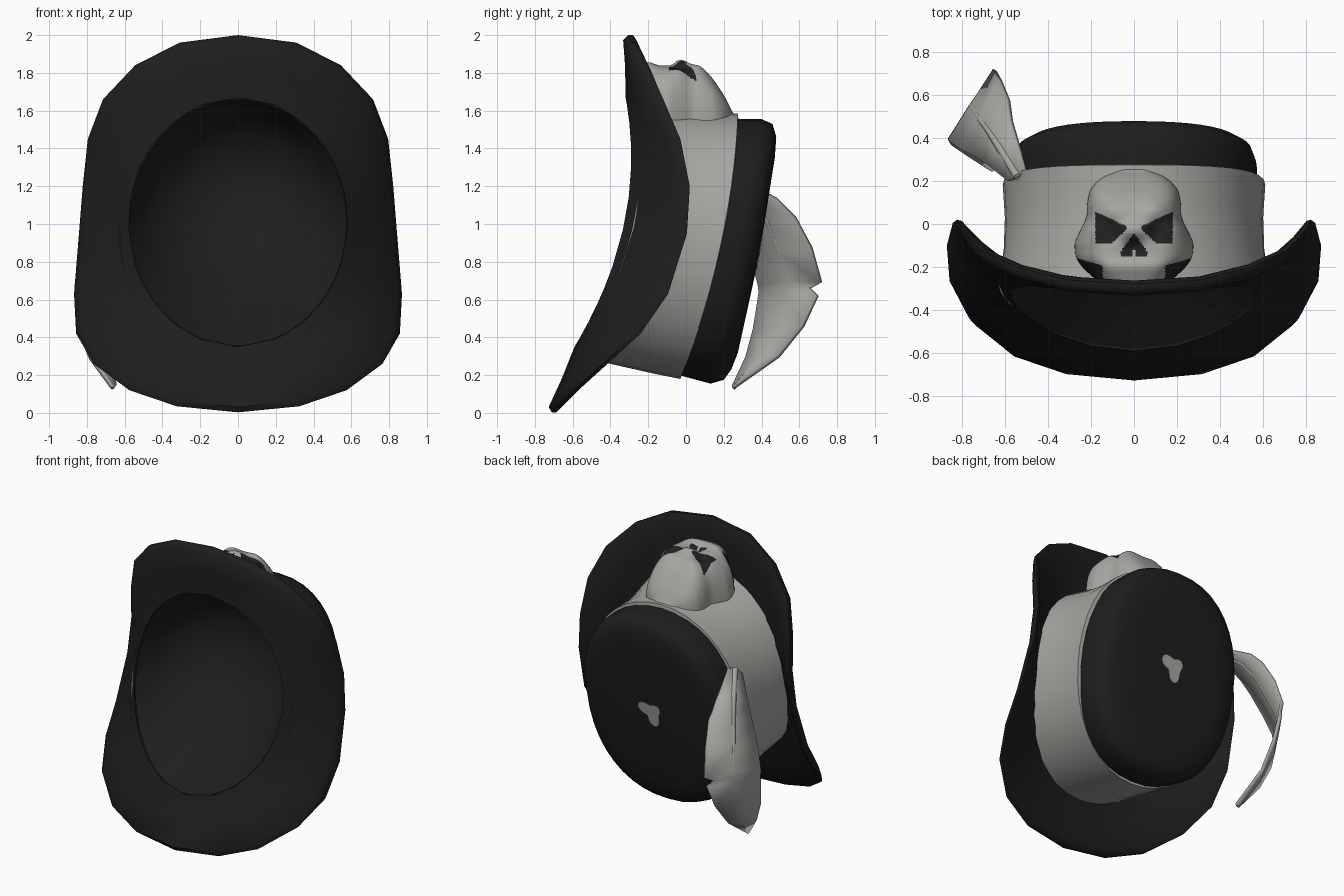
import bpy, bmesh, math
from mathutils import Vector

if "Cube" in bpy.data.objects:
    bpy.data.objects.remove(bpy.data.objects["Cube"])


def material(name, rgb):
    m = bpy.data.materials.new(name)
    m.diffuse_color = (*rgb, 1)
    m.use_nodes = True
    m.node_tree.nodes["Principled BSDF"].inputs["Base Color"].default_value = m.diffuse_color
    return m


BLACK = material("black_felt", (0.013, 0.013, 0.013))
GREY = material("pale_grey", (0.38, 0.38, 0.36))
DARK = material("socket_dark", (0.016, 0.016, 0.016))


def build(name, verts, faces, mats, angle=40, rule=None):
    me = bpy.data.meshes.new(name)
    me.from_pydata([tuple(v) for v in verts], [], faces)
    for m in mats:
        me.materials.append(m)
    bm = bmesh.new()
    bm.from_mesh(me)
    bmesh.ops.recalc_face_normals(bm, faces=bm.faces)
    if rule:
        for f in bm.faces:
            f.material_index = rule(f.calc_center_median())
    bm.to_mesh(me)
    bm.free()
    me.shade_smooth()
    me.set_sharp_from_angle(angle=math.radians(angle))
    ob = bpy.data.objects.new(name, me)
    bpy.context.collection.objects.link(ob)
    return ob


def loft(name, rings, mats, closed=False, caps=False, angle=40):
    n, k = len(rings[0]), len(rings)
    faces = []
    for r in range(k if closed else k - 1):
        a, b = r * n, (r + 1) % k * n
        faces += [(a + i, a + (i + 1) % n, b + (i + 1) % n, b + i) for i in range(n)]
    if caps:
        faces += [tuple(range(n)), tuple(range((k - 1) * n, k * n))]
    return build(name, [v for r in rings for v in r], faces, mats, angle)


def oval(top, bot, rx, bulge, angles, square=1.0):
    """Tilted oval ring through two (y, z) points; the sides bulge along y."""
    pts = []
    for a in angles:
        c, s = (math.copysign(abs(v) ** square, v) for v in (math.cos(a), math.sin(a)))
        t = (s + 1) / 2
        pts.append(Vector((rx * c, bot[0] + (top[0] - bot[0]) * t + bulge * math.cos(a) ** 2,
                           bot[1] + (top[1] - bot[1]) * t)))
    return pts


ROUND = [2 * math.pi * i / 40 for i in range(40)]
OPENING = ((-0.32, 1.67), (-0.59, 0.35), 0.58, 0.13)

# Brim: curled slab between the head opening and the outer edge
half = [(0, -0.285, 2.0), (0.31, -0.265, 1.96), (0.545, -0.205, 1.84), (0.715, -0.125, 1.66),
        (0.795, -0.035, 1.45), (0.822, 0.015, 1.2), (0.842, 0.0, 0.95), (0.868, -0.1, 0.63),
        (0.857, -0.245, 0.42), (0.765, -0.42, 0.26), (0.575, -0.575, 0.12), (0.325, -0.66, 0.035),
        (0, -0.69, 0.003)]
outer = [Vector(p) for p in half] + [Vector((-x, y, z)) for x, y, z in half[-2:0:-1]]
inner = oval(*OPENING, [math.atan2((p.z - 1.01) / 0.66, p.x / 0.58) for p in outer])


def brim_ring(t, dy):
    return [i.lerp(o, t) + Vector((0, dy, 0)) for i, o in zip(inner, outer)]


loft("brim", [brim_ring(0, 0), brim_ring(0.5, -0.02), brim_ring(0.92, -0.045),
              brim_ring(1, -0.02), brim_ring(1, 0.005), brim_ring(0.92, 0.025),
              brim_ring(0.5, 0.03), brim_ring(0, 0.06)], [BLACK], closed=True, angle=50)

# Crown: outer shell and bowl-shaped lining as one closed loft
shell = [((0.41, 0.97), (0.365, 0.73), 0.12, 0), ((0.47, 1.35), (0.275, 0.32), 0.40, 0.005),
         ((0.478, 1.46), (0.24, 0.23), 0.49, 0.01), ((0.458, 1.53), (0.20, 0.175), 0.545, 0.01),
         ((0.40, 1.555), (0.13, 0.155), 0.57, 0.01), ((0.25, 1.555), (0.0, 0.19), 0.575, 0.03)]
lining = [((0.0, 1.57), (-0.3, 0.26), 0.585, 0.06), ((-0.30, 1.67), (-0.57, 0.33), 0.59, 0.13),
          ((-0.31, 1.66), (-0.58, 0.355), 0.575, 0.13), ((-0.12, 1.60), (-0.45, 0.44), 0.52, 0.08),
          ((0.06, 1.49), (-0.28, 0.57), 0.43, 0.04), ((0.14, 1.3), (-0.06, 0.75), 0.28, 0.0),
          ((0.13, 1.1), (0.05, 0.9), 0.1, 0)]
loft("crown", [oval(*c, ROUND, 0.87) for c in shell] + [oval(*c, ROUND) for c in lining],
     [BLACK], caps=True, angle=60)

# Hat band wrapped around the crown
band = [((-0.27, 1.66), (-0.58, 0.30), 0.63, 0.14), ((-0.05, 1.61), (-0.38, 0.255), 0.605, 0.10),
        ((0.10, 1.59), (-0.18, 0.21), 0.60, 0.07), ((0.275, 1.585), (-0.03, 0.18), 0.61, 0.06),
        ((0.277, 1.56), (-0.025, 0.2), 0.585, 0.06), ((0.15, 1.55), (-0.1, 0.22), 0.57, 0.06)]
loft("hat_band", [oval(*b, ROUND, 0.96) for b in band], [GREY], angle=45)

# Small worn patch on the crown top
patch = []
for lift in (-0.004, 0.004):
    ring = []
    for i in range(24):
        a = 2 * math.pi * i / 24
        r = 0.075 + 0.022 * math.sin(3 * a + 0.5) + 0.012 * math.sin(2 * a)
        ring.append(Vector((r * math.cos(a), 0.39 + lift + 0.19 * r * math.sin(a),
                            0.86 + r * math.sin(a))))
    patch.append(ring)
loft("worn_patch", patch, [GREY], caps=True)


# Skull badge: a domed sheet with width and height profiles along y
def curve(table, y):
    for (y0, v0), (y1, v1) in zip(table, table[1:]):
        if y <= y1:
            t = max(0, (y - y0) / (y1 - y0))
            return v0 + (v1 - v0) * t
    return table[-1][1]


WIDTH = [(-0.28, 0.15), (-0.235, 0.205), (-0.19, 0.25), (-0.15, 0.272), (-0.09, 0.278),
         (-0.04, 0.255), (0.03, 0.22), (0.10, 0.218), (0.16, 0.205), (0.21, 0.16),
         (0.24, 0.10), (0.255, 0.03)]
HEIGHT = [(-0.28, 1.82), (-0.2, 1.86), (-0.14, 1.84), (-0.09, 1.845), (-0.03, 1.875),
          (0.02, 1.85), (0.08, 1.83), (0.13, 1.785), (0.17, 1.73), (0.22, 1.65), (0.255, 1.57)]


def band_height(x, y):
    top = curve([(-0.28, 1.66), (-0.05, 1.61), (0.26, 1.585)], y)
    mid = curve([(-0.28, 0.98), (-0.05, 0.93), (0.26, 0.88)], y)
    return mid + (top - mid) * math.sqrt(1 - (x / 0.6) ** 2) - 0.015


def in_eye(x, y):
    x = abs(x)
    return (0.036 < x < 0.18 and y < -0.008 + 0.47 * (x - 0.04)
            and y > -0.03 - 0.95 * (x - 0.04) and y > -0.09)


def in_nose(x, y):
    return -0.15 + 0.03 * (abs(x) < 0.01) < y < -0.042 - 1.4 * abs(x) and abs(x) < 0.06


def in_cheek(x, y):
    return abs(x) > 0.145 and -0.265 < y < -0.16 - 0.3 * (0.26 - abs(x))


def skull_rule(c):
    return int(in_eye(c.x, c.y) or in_nose(c.x, c.y) or in_cheek(c.x, c.y))


def dent(x, y, cx, cy, r, d):
    return d * math.exp(-((abs(x) - cx) ** 2 + (y - cy) ** 2) / r ** 2)


ROWS, COLS = 120, 110
sv, sf = [], []
for r in range(ROWS + 1):
    y = -0.275 + 0.53 * r / ROWS
    w = sum(curve(WIDTH, y + d) for d in (-0.015, 0, 0.015)) / 3
    h = sum(curve(HEIGHT, y + d) for d in (-0.015, 0, 0.015)) / 3
    for c in range(COLS + 1):
        u = math.sin(math.pi / 2 * (2 * c / COLS - 1))
        x = u * w
        base = band_height(x, y)
        z = base + max(0, h - base) * max(0, 1 - abs(u) ** 3.2) ** (1 / 2.3)
        if abs(u) < 0.97:
            z -= dent(x, y, 0.11, -0.03, 0.05, 0.045) + dent(x, y, 0, -0.11, 0.04, 0.035)
            z -= dent(x, y, 0.2, -0.23, 0.05, 0.05)
            z += dent(x, y, 0.1, 0.065, 0.05, 0.012)
        sv.append((x, y, max(z, base)))
for r in range(ROWS):
    for c in range(COLS):
        a = r * (COLS + 1) + c
        sf.append((a, a + 1, a + COLS + 2, a + COLS + 1))
build("skull_badge", sv, sf, [GREY, DARK], 70, skull_rule)

# Feather: curved vane given by spine, inboard and outboard edges, with a notch
spine = [(-0.54, 0.22, 1.25), (-0.625, 0.36, 1.13), (-0.67, 0.43, 1.02), (-0.715, 0.49, 0.86),
         (-0.755, 0.545, 0.70), (-0.757, 0.545, 0.66), (-0.76, 0.54, 0.62), (-0.76, 0.49, 0.46),
         (-0.72, 0.40, 0.30), (-0.66, 0.25, 0.13)]
inboard = [(-0.50, 0.25, 1.25), (-0.57, 0.48, 1.13), (-0.585, 0.58, 1.03), (-0.62, 0.665, 0.87),
           (-0.645, 0.715, 0.69), (-0.68, 0.655, 0.66), (-0.65, 0.695, 0.62), (-0.66, 0.62, 0.46),
           (-0.67, 0.49, 0.30), (-0.65, 0.26, 0.14)]
outboard = [(-0.58, 0.20, 1.22), (-0.68, 0.28, 1.06), (-0.73, 0.31, 0.97), (-0.80, 0.345, 0.83),
            (-0.855, 0.385, 0.68), (-0.855, 0.39, 0.64), (-0.855, 0.385, 0.60),
            (-0.84, 0.36, 0.44), (-0.78, 0.32, 0.29), (-0.67, 0.25, 0.14)]
fv = [p for row in zip(outboard, spine, inboard) for p in row]
ff = [(3 * i + j, 3 * i + j + 1, 3 * i + j + 4, 3 * i + j + 3)
      for i in range(len(spine) - 1) for j in range(2)]
vane = build("feather", fv, ff, [GREY], 30)
solid = vane.modifiers.new("thickness", "SOLIDIFY")
solid.thickness, solid.offset = 0.024, 0

# Feather quill along the spine
cu = bpy.data.curves.new("feather_quill", "CURVE")
cu.dimensions = "3D"
cu.bevel_depth, cu.bevel_resolution = 0.022, 1
sp = cu.splines.new("POLY")
sp.points.add(len(spine) - 1)
for i, (pt, co) in enumerate(zip(sp.points, spine)):
    pt.co = (*co, 1)
    pt.radius = 1 - 0.08 * i
cu.materials.append(GREY)
bpy.context.collection.objects.link(bpy.data.objects.new("feather_quill", cu))
